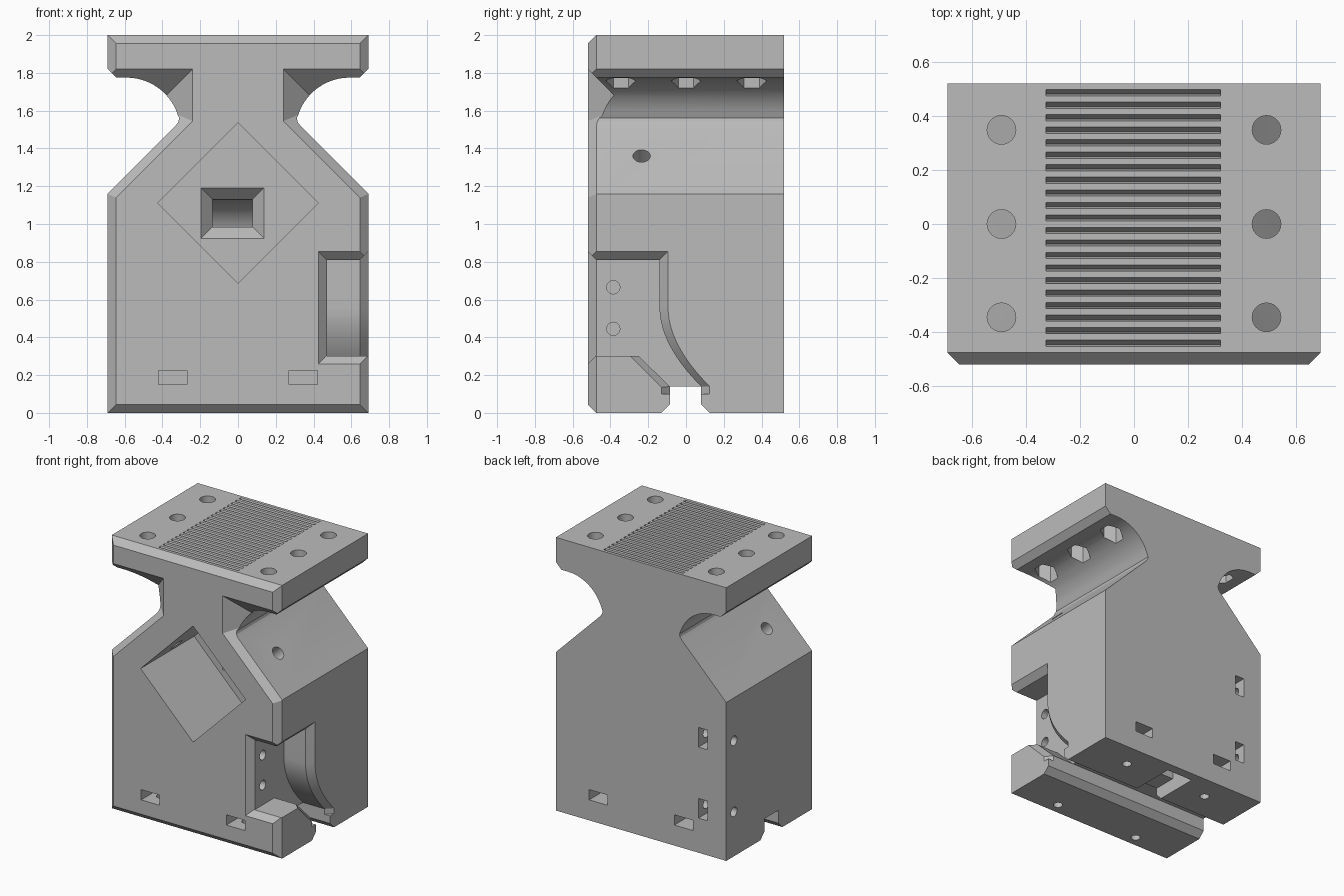
import bpy, bmesh
from math import sin, cos, pi, radians
from mathutils import Vector, Matrix

if "Cube" in bpy.data.objects:
    bpy.data.objects.remove(bpy.data.objects["Cube"])

CH = 0.045            # chamfer size
FRONT, BACK = -0.52, 0.52


def to_object(bm, name):
    bmesh.ops.recalc_face_normals(bm, faces=bm.faces)
    mesh = bpy.data.meshes.new(name)
    bm.to_mesh(mesh)
    bm.free()
    obj = bpy.data.objects.new(name, mesh)
    bpy.context.collection.objects.link(obj)
    return obj


def hull(name, points):
    bm = bmesh.new()
    for p in points:
        bm.verts.new(p)
    bmesh.ops.convex_hull(bm, input=bm.verts)
    bmesh.ops.dissolve_limit(bm, angle_limit=0.01, verts=bm.verts, edges=bm.edges)
    return to_object(bm, name)


def box(name, x, y, z):
    return hull(name, [(a, b, c) for a in x for b in y for c in z])


def loft(name, sections):
    """Closed solid through matching rings of points."""
    bm = bmesh.new()
    rings = [[bm.verts.new(p) for p in s] for s in sections]
    n = len(rings[0])
    for a, b in zip(rings, rings[1:]):
        for i in range(n):
            j = (i + 1) % n
            bm.faces.new((a[i], a[j], b[j], b[i]))
    bm.faces.new(rings[0])
    bm.faces.new(rings[-1])
    return to_object(bm, name)


def along_x(name, profile, a, b):
    return loft(name, [[(x, y, z) for y, z in profile] for x in (a, b)])


def rod(name, start, end, radius, sides=24):
    start, end = Vector(start), Vector(end)
    axis = end - start
    turn = axis.to_track_quat('Z', 'Y').to_matrix().to_4x4()
    bm = bmesh.new()
    bmesh.ops.create_cone(bm, cap_ends=True, segments=sides, radius1=radius, radius2=radius,
                          depth=axis.length, matrix=Matrix.Translation((start + end) / 2) @ turn)
    return to_object(bm, name)


def cut(*cutters):
    for c in cutters:
        c.hide_render = True
        mod = body.modifiers.new("cut", 'BOOLEAN')
        mod.operation, mod.solver, mod.object = 'DIFFERENCE', 'EXACT', c
        bpy.context.view_layer.objects.active = body
        bpy.ops.object.modifier_apply(modifier=mod.name)
        bpy.data.objects.remove(c)


# Block with chamfered front edges
def rect(y, inset):
    return [(sx * (0.69 - inset), y, z) for sx in (-1, 1) for z in (inset, 2 - inset)]


body = hull("body", rect(FRONT, CH) + rect(FRONT + CH, 0) + rect(BACK, 0))


# Waist under the top flange: rounded throat, sloping shoulder, flared front
def wedge(s, d):
    left, top, diag = 0.24 + d, 1.82 - d, 1.785 + 1.414 * d
    pts = [(left, top), (left, diag - left), (1, diag - 1), (1, top)]
    return [(s * x, FRONT + d, z) for x, z in pts]


for s in (-1, 1):
    throat = [(0.735, 1.865), (0.645, 1.775)]
    for i in range(15):
        t = radians(90 + 72 * i / 14)
        throat.append((0.59 + 0.285 * cos(t), 1.49 + 0.285 * sin(t)))
    throat += [(0.311, 1.56), (0.316, 1.54), (0.33, 1.52), (0.735, 1.115)]
    cut(loft("throat", [[(s * x, y, z) for x, z in throat] for y in (-0.6, 0.6)]),
        hull("throat_flare", wedge(s, -0.05) + wedge(s, 0.185)))

# Bolt holes through the flange with hexagonal nut pockets below
for s in (-1, 1):
    for y in (-0.345, 0, 0.348):
        cut(rod("flange_hole", (s * 0.49, y, 2.1), (s * 0.49, y, 1.5), 0.053),
            rod("nut_pocket", (s * 0.49, y, 1.5), (s * 0.49, y, 1.86), 0.08, 6))

# Row of grip grooves on the top
bm = bmesh.new()
for i in range(21):
    y = 0.485 - i * 0.0463
    rings = [[bm.verts.new((x, y + dy, z)) for dy, z in
              ((-0.011, 2.02), (0.012, 2.02), (0.012, 2), (-0.004, 1.97), (-0.011, 2))]
             for x in (-0.325, 0.32)]
    for j in range(5):
        k = (j + 1) % 5
        bm.faces.new((rings[0][j], rings[0][k], rings[1][k], rings[1][j]))
    for r in rings:
        bm.faces.new(r)
cut(to_object(bm, "grip_grooves"))

# Diamond socket in the front
cut(hull("diamond_socket", [(x, y, 1.11 + z) for y in (-0.6, 0.1)
                            for x, z in ((0.425, 0), (-0.425, 0), (0, 0.425), (0, -0.425))]))

# Cable passage: flared mouth, bend, and channel down to the base
X0, X1 = -0.135, 0.077


def mouth(y, grow):
    return [(x, y, z) for x in (X0 - grow, X1 + grow) for z in (0.985 - grow, 1.13 + grow)]


bend = [(0.16 + 0.24 * sin(radians(a)), 0.89 + 0.24 * cos(radians(a))) for a in range(0, 91, 9)]
passage = [(0.14, 0.985), (0.14, 1.13)] + bend + [(0.4, 0.07), (0.25, 0.07), (0.25, 0.89), (0.2, 0.985)]
cut(hull("passage_mouth", mouth(0.09, 0.07) + mouth(0.165, 0)),
    along_x("passage", passage, X0, X1),
    box("base_channel", (X0, X1), (0, 0.45), (-0.1, 0.1)))

# Groove across the base, with chamfered lips
cut(along_x("base_groove", [(-0.175, -CH), (-0.085, CH), (-0.085, 0.14), (0.08, 0.14),
                            (0.08, CH), (0.17, -CH)], -0.8, 0.8))

# Curved side channel running from the front into the base groove
p0, p1, p2 = Vector((-0.14, 0.56)), Vector((-0.14, 0.36)), Vector((0.08, 0.14))
curve = [p0 * (1 - t) ** 2 + p1 * 2 * t * (1 - t) + p2 * t * t for t in [i / 14 for i in range(15)]]
inner = [(-0.6, 0.81), (-0.14, 0.81)] + [tuple(p) for p in curve] \
    + [(0.08, 0.1), (-0.085, 0.1), (-0.085, 0.14), (-0.25, 0.30), (-0.6, 0.30)]
outer = [(-0.6, 0.81 + CH), (-0.14 + CH, 0.81 + CH)] + [(p.x + CH, p.y) for p in curve] \
    + [(0.08 + CH, 0.1), (-0.13, 0.1), (-0.13, 0.135), (-0.295, 0.30), (-0.6, 0.30)]
cut(along_x("side_channel", inner, 0.47, 0.8),
    loft("side_channel_flare", [[(x, y, z) for y, z in prof] for x, prof in
                                ((0.645, inner), (0.69, outer), (0.76, outer))]),
    hull("side_channel_front", [(x, FRONT + d, z) for d in (-0.05, CH)
                                for x in (0.425 + d, 0.8) for z in (0.26 + d, 0.855 - d)]))
for z in (0.445, 0.665):
    cut(rod("channel_hole", (0.6, -0.385, z), (0.25, -0.385, z), 0.035))

# Nut slots in the front and back, with screw holes from the base
for x in (-0.345, 0.345):
    for y, far, deep in ((-0.395, -0.6, -0.32), (0.335, 0.6, 0.26)):
        cut(box("nut_slot", (x - 0.075, x + 0.075), (far, deep), (0.15, 0.225)),
            rod("base_hole", (x, y, -0.1), (x, y, 0.32), 0.032))

# Upright nut slots in the back, with screw holes from the side
for z in (0.325, 0.845):
    cut(box("side_nut_slot", (-0.54, -0.465), (0.35, 0.6), (z - 0.072, z + 0.072)),
        rod("side_hole", (-0.8, 0.43, z), (-0.35, 0.43, z), 0.035))

# Set screw holes through the sloping shoulders into the socket
for s in (-1, 1):
    cut(rod("shoulder_hole", (s * 0.6, -0.235, 1.47), (s * 0.28, -0.235, 1.15), 0.046))

# Single grey finish
grey = bpy.data.materials.new("grey_plastic")
grey.use_nodes = True
colour = (0.5, 0.5, 0.5, 1)
grey.diffuse_color = colour
grey.node_tree.nodes["Principled BSDF"].inputs["Base Color"].default_value = colour
body.data.materials.clear()
body.data.materials.append(grey)
for poly in body.data.polygons:
    poly.material_index = 0
bpy.ops.object.select_all(action='DESELECT')
body.select_set(True)
bpy.context.view_layer.objects.active = body
bpy.ops.object.shade_smooth_by_angle(angle=radians(20))
